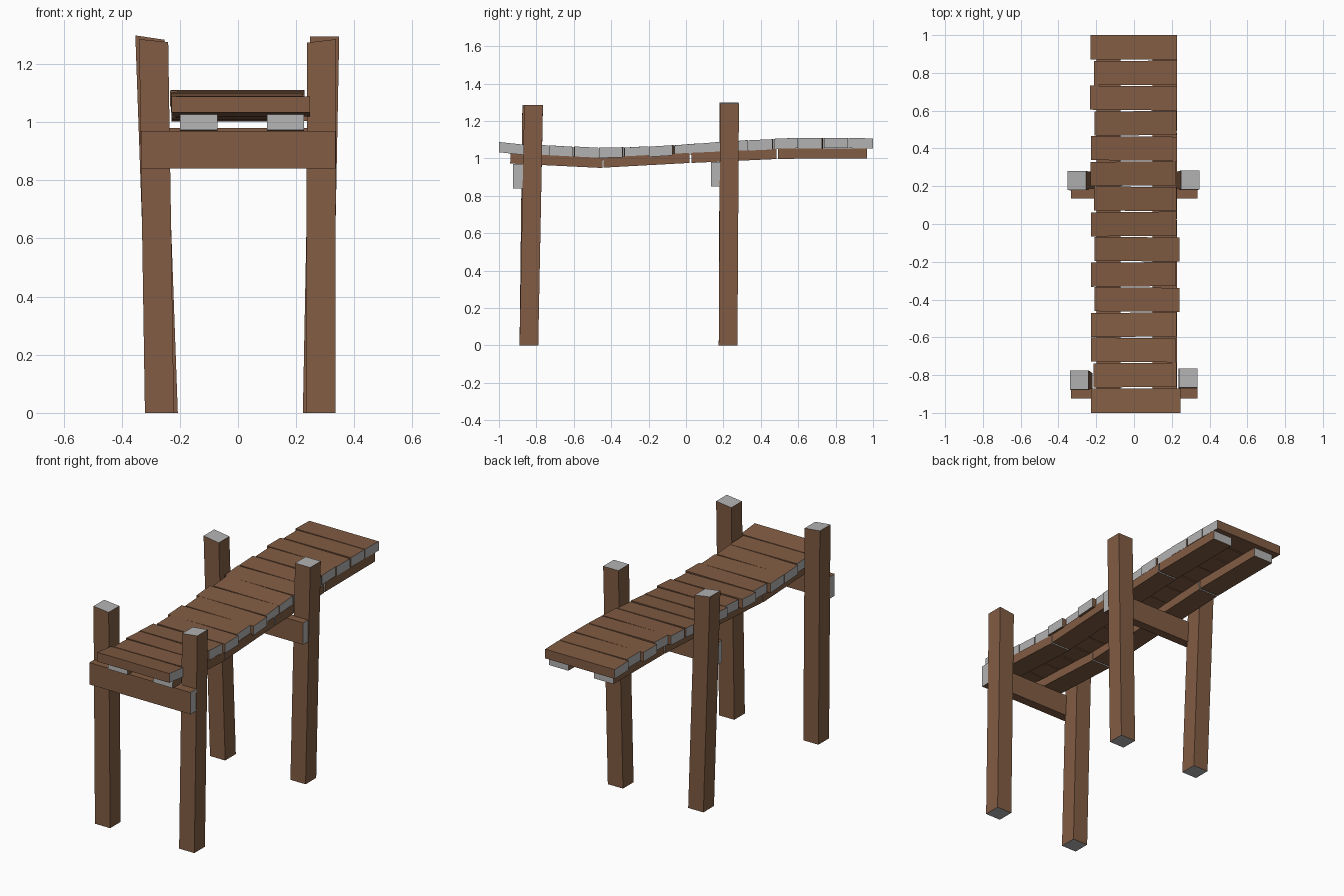
import bpy, bmesh
from mathutils import Vector

if "Cube" in bpy.data.objects:
    bpy.data.objects.remove(bpy.data.objects["Cube"])

wood = bpy.data.materials.new("wood")
wood.diffuse_color = (0.22, 0.107, 0.056, 1)
wood.use_nodes = True
wood.node_tree.nodes["Principled BSDF"].inputs["Base Color"].default_value = wood.diffuse_color
end_grain = bpy.data.materials.new("end_grain")
end_grain.diffuse_color = (0.45, 0.45, 0.45, 1)
end_grain.use_nodes = True
end_grain.node_tree.nodes["Principled BSDF"].inputs["Base Color"].default_value = end_grain.diffuse_color


def timber(name, start, end):
    """Four-sided timber between two end quads; the ends show bare grain."""
    bm = bmesh.new()
    a = [bm.verts.new(p) for p in start]
    b = [bm.verts.new(p) for p in end]
    for cap in (a, b):
        bm.faces.new(cap).material_index = 1
    for i in range(4):
        j = (i + 1) % 4
        bm.faces.new((a[i], a[j], b[j], b[i]))
    bmesh.ops.recalc_face_normals(bm, faces=bm.faces)
    mesh = bpy.data.meshes.new(name)
    bm.to_mesh(mesh)
    bm.free()
    mesh.materials.append(wood)
    mesh.materials.append(end_grain)
    obj = bpy.data.objects.new(name, mesh)
    bpy.context.collection.objects.link(obj)
    return obj


def level_quad(x, y, z_left, z_right, s=0.05):
    return [(x - s, y - s, z_left), (x + s, y - s, z_right),
            (x + s, y + s, z_right), (x - s, y + s, z_left)]


# Leaning posts: bottom x, y, top x, y, top height at left and right edge
posts = {
    "front_left_post": (-0.27, -0.84, -0.29, -0.825, 1.285, 1.275),
    "front_right_post": (0.285, -0.84, 0.287, -0.815, 1.273, 1.285),
    "back_left_post": (-0.257, 0.225, -0.303, 0.23, 1.298, 1.283),
    "back_right_post": (0.273, 0.225, 0.298, 0.233, 1.295, 1.295),
}
for name, (x0, y0, x1, y1, zl, zr) in posts.items():
    timber(name, level_quad(x0, y0, 0, 0), level_quad(x1, y1, zl, zr))

# Cross beams on the front side of each pair of posts
for name, y0, y1, z0, z1 in (("front_cross_beam", -0.925, -0.87, 0.84, 0.97),
                             ("back_cross_beam", 0.135, 0.188, 0.85, 0.98)):
    ends = [[(x, y0, z0), (x, y1, z0), (x, y1, z1), (x, y0, z1)]
            for x in (-0.333, 0.335)]
    timber(name, *ends)

# Stringers: short segments following the sagging deck (y, z of underside)
segments = [((-0.94, 0.973), (-0.447, 0.949)), ((-0.44, 0.951), (0.02, 0.976)),
            ((0.03, 0.976), (0.485, 0.997)), ((0.493, 0.998), (0.967, 1.0))]
for side, xc in (("left", -0.135), ("right", 0.163)):
    for n, (p, q) in enumerate(segments, 1):
        along = Vector((0, q[0] - p[0], q[1] - p[1])).normalized()
        up = Vector((0, -along.z, along.y)) * 0.054
        ends = []
        for y, z in (p, q):
            lo, hi = Vector((xc - 0.064, y, z)), Vector((xc + 0.064, y, z))
            ends.append([lo, hi, hi + up, lo + up])
        timber(f"{side}_stringer_{n}", *ends)

# Deck planks, front to back: left end, right end, top z at front and back
planks = [
    (-0.228, 0.247, 1.088, 1.074), (-0.215, 0.225, 1.074, 1.070),
    (-0.228, 0.222, 1.070, 1.062), (-0.228, 0.226, 1.064, 1.057),
    (-0.210, 0.240, 1.058, 1.060), (-0.228, 0.222, 1.058, 1.065),
    (-0.210, 0.242, 1.063, 1.071), (-0.228, 0.225, 1.070, 1.080),
    (-0.213, 0.225, 1.079, 1.090), (-0.230, 0.222, 1.088, 1.098),
    (-0.228, 0.228, 1.097, 1.103), (-0.210, 0.225, 1.105, 1.110),
    (-0.233, 0.228, 1.108, 1.108), (-0.213, 0.228, 1.110, 1.110),
    (-0.230, 0.228, 1.110, 1.107),
]
pitch = 2 / len(planks)
for i, (xl, xr, zf, zb) in enumerate(planks):
    gap = 0.003
    y0 = -1 + i * pitch + (gap if i else 0)
    y1 = -1 + (i + 1) * pitch - (gap if i < len(planks) - 1 else 0)
    skew = 0.002 if i % 2 else -0.002
    skew = 0 if i in (0, len(planks) - 1) else skew
    ends = [[(x, y0 + s, zf - 0.055), (x, y1 + s, zb - 0.055),
             (x, y1 + s, zb), (x, y0 + s, zf)]
            for x, s in ((xl, -skew), (xr, skew))]
    timber(f"deck_plank_{i + 1}", *ends)
